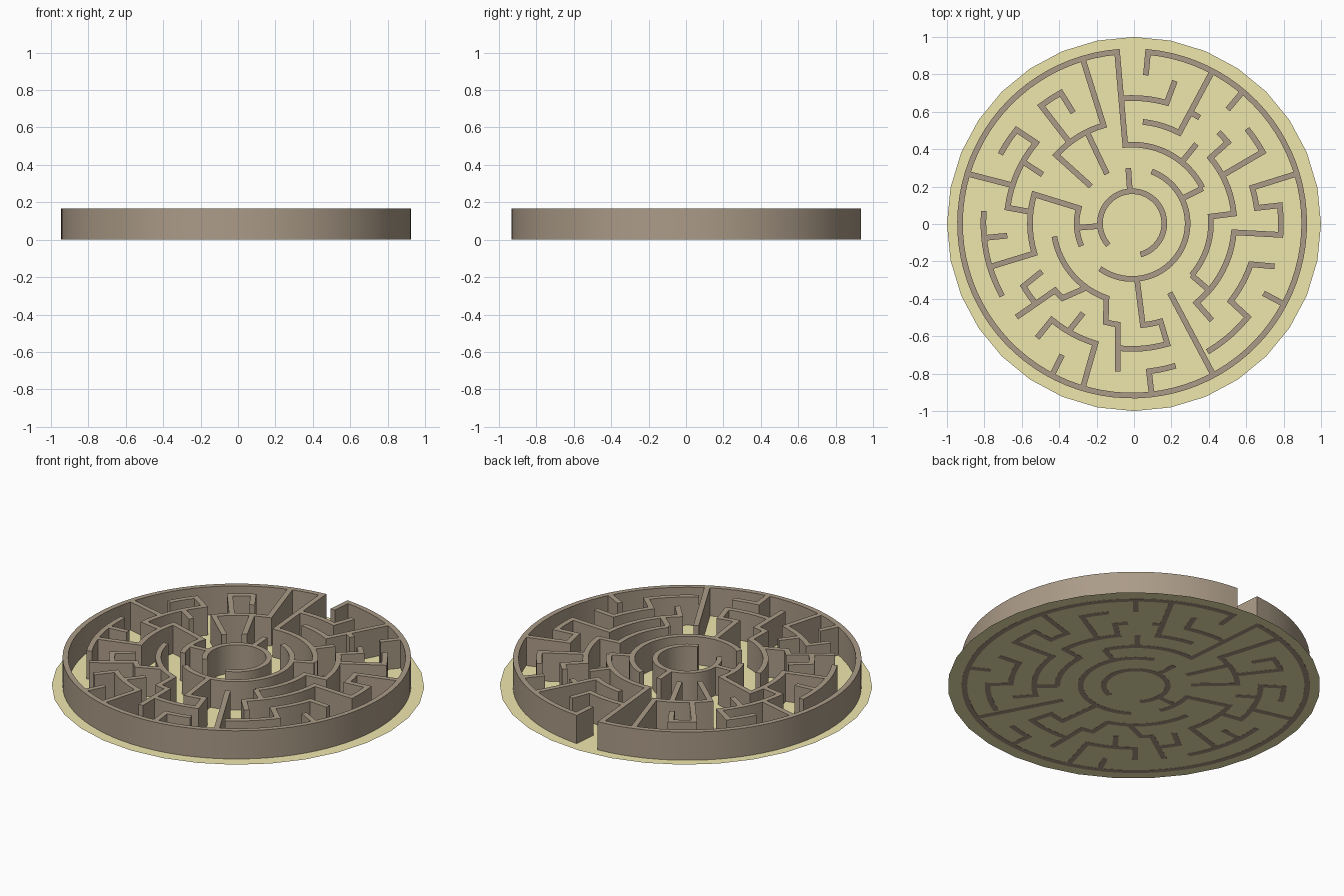
import bpy, bmesh, math
from mathutils import Vector

if "Cube" in bpy.data.objects:
    bpy.data.objects.remove(bpy.data.objects["Cube"])

CENTRE = Vector((-0.01, 0.003))
HEIGHT, THICK = 0.168, 0.03
RINGS = [0.172 + 0.1247 * i for i in range(7)]


def material(name, rgb):
    m = bpy.data.materials.new(name)
    m.diffuse_color = (*rgb, 1)
    m.use_nodes = True
    m.node_tree.nodes["Principled BSDF"].inputs["Base Color"].default_value = m.diffuse_color
    return m


def finish(name, bm, mat):
    me = bpy.data.meshes.new(name)
    bm.to_mesh(me)
    bm.free()
    ob = bpy.data.objects.new(name, me)
    bpy.context.collection.objects.link(ob)
    me.materials.append(mat)
    return ob


def polar(r, deg):
    a = math.radians(deg)
    return CENTRE + Vector((r * math.cos(a), r * math.sin(a)))


def trace(path):
    """Turn (ring, angle) corners into points, following arcs along a ring."""
    pts = [polar(RINGS[path[0][0]], path[0][1])]
    for (r0, a0), (r1, a1) in zip(path, path[1:]):
        n = max(1, round(abs(a1 - a0) / 4)) if r0 == r1 else 1
        for k in range(1, n + 1):
            t = k / n
            pts.append(polar(RINGS[r0] + (RINGS[r1] - RINGS[r0]) * t, a0 + (a1 - a0) * t))
    return pts


def add_wall(bm, path):
    """Sweep a rectangular wall along a path with mitred corners."""
    pts = trace(path)
    dirs = [(b - a).normalized() for a, b in zip(pts, pts[1:])]
    prev = None
    for i, p in enumerate(pts):
        d0, d1 = dirs[max(i - 1, 0)], dirs[min(i, len(dirs) - 1)]
        n0, n1 = Vector((-d0.y, d0.x)), Vector((-d1.y, d1.x))
        m = (n0 + n1).normalized()
        off = m * (THICK / 2 / max(0.4, m.dot(n1)))
        l, r = p + off, p - off
        sec = [bm.verts.new((q.x, q.y, z)) for q, z in
               ((l, 0), (l, HEIGHT), (r, HEIGHT), (r, 0))]
        if prev:
            for k in range(4):
                j = (k + 1) % 4
                bm.faces.new((prev[k], prev[j], sec[j], sec[k]))
        else:
            bm.faces.new(sec[::-1])
        prev = sec
    bm.faces.new(prev)


def build_walls(name, paths, mat):
    bm = bmesh.new()
    for path in paths:
        add_wall(bm, path)
    bmesh.ops.recalc_face_normals(bm, faces=bm.faces)
    ob = finish(name, bm, mat)
    bpy.ops.object.select_all(action='DESELECT')
    ob.select_set(True)
    bpy.context.view_layer.objects.active = ob
    bpy.ops.object.shade_smooth_by_angle(angle=math.radians(25))


brown = material("wall_brown", (0.41, 0.33, 0.245))
yellow = material("floor_yellow", (0.86, 0.80, 0.42))

# Floor disc
bm = bmesh.new()
bmesh.ops.create_circle(bm, cap_ends=True, segments=32, radius=1.0)
bmesh.ops.translate(bm, verts=bm.verts, vec=(0, 0, 0.001))
finish("floor_disc", bm, yellow)

# Outer wall, with the entrance and its two side walls
build_walls("outer_wall", [[(2, 27), (2, 95), (6, 95), (6, 444.7), (5, 444.7)]], brown)

# Walls round the centre room
build_walls("inner_walls", [
    [(0, 222.5), (0, -75)], [(0, 94), (1, 94)], [(0, 184.5), (1, 184.5)],
    [(1, 69.5), (1, -125.5)], [(1, 26.5), (2, 26.5)],
    [(1, 204), (1, 164), (3, 163.5), (3, 197), (5, 197)],
], brown)

# Upper right walls
build_walls("upper_right_walls", [
    [(2, 51), (3, 51)],
    [(3, 84), (3, 62.5), (6, 62.2)], [(4, 62), (4, 57.5)],
    [(4, 95), (4, 74), (5, 73.3)], [(5, 50), (6, 50)],
    [(2, -41), (2, 5), (3, 5.5), (3, 40), (4, 40.3), (4, 46.5)], [(2, -41), (3, -41)],
    [(3, 28), (5, 28.7), (5, 39.5)],
    [(6, 16.8), (4, 16.6), (4, 7.1), (5, 7), (5, -4.4), (3, -5), (3, -51), (4, -50.5)],
], brown)

# Lower right walls
build_walls("lower_right_walls", [
    [(5, -16.8), (4, -19), (4, -38.3), (5, -39), (5, -59.6)],
    [(5, -28), (6, -28)], [(2, -61.5), (6, -61.8)],
    [(1, -85), (3, -84), (3, -73.8), (4, -73.7), (4, -96.5)],
    [(6, -83.5), (5, -83.5), (5, -73)],
], brown)

# Lower left walls
build_walls("lower_left_walls", [
    [(5, 264.5), (3, 262), (3, 255), (2, 251), (2, 189.5)],
    [(2, 234.5), (3, 227), (3, 221), (5, 219)],
    [(4, 220), (4, 210), (3, 208)],
    [(6, 253.3), (4, 253), (4, 230.2), (5, 230.3)],
    [(3, 241.3), (4, 239.5)], [(5, 242), (6, 242.2)],
    [(5, 175.2), (5, 209.2)], [(4, 185.6), (5, 185.6)],
], brown)

# Upper left walls
build_walls("upper_left_walls", [
    [(3, 173.5), (4, 172.8), (4, 140), (5, 141), (5, 152.3)],
    [(3, 151.4), (4, 150.5)], [(4, 162.3), (6, 163.2)],
    [(6, 106.7), (3, 106.2), (3, 138), (1, 138)], [(1, 117), (3, 116.3)],
    [(3, 127.7), (5, 127.7), (5, 118.6), (4, 118)],
], brown)
